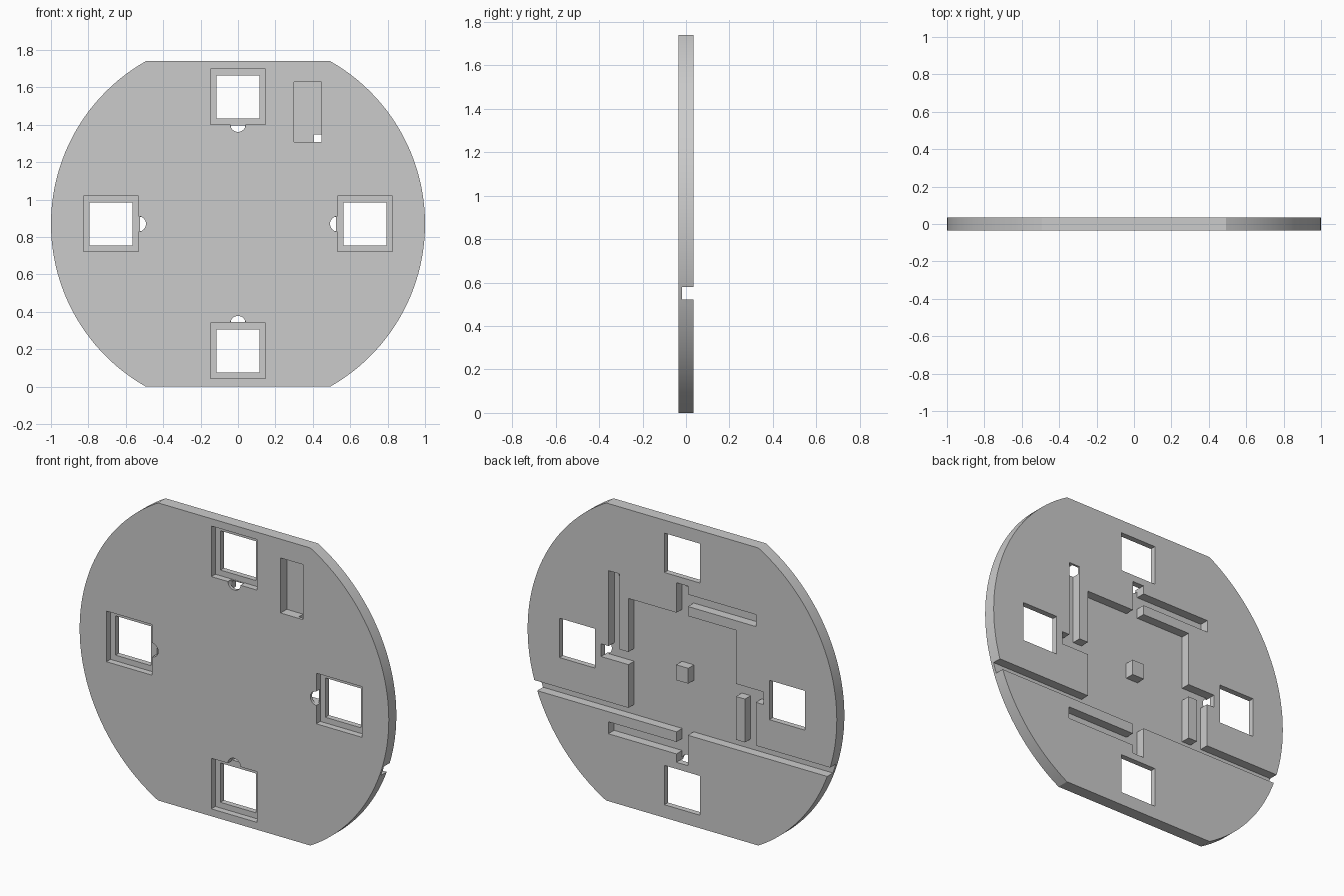
import bpy, bmesh, math

if "Cube" in bpy.data.objects:
    bpy.data.objects.remove(bpy.data.objects["Cube"])

CZ = 0.87             # height of the disc centre
FRONT, BACK = -0.035, 0.035
FLOOR = -0.018        # floor of the channels cut into the back
OUT = 0.1             # overshoot for cutters


def prism(name, pts, y0, y1):
    """Extrude an x-z outline (relative to the disc centre) from y0 to y1."""
    bm = bmesh.new()
    face = bm.faces.new([bm.verts.new((x, y0, z + CZ)) for x, z in pts])
    ext = bmesh.ops.extrude_face_region(bm, geom=[face])
    verts = [v for v in ext["geom"] if isinstance(v, bmesh.types.BMVert)]
    bmesh.ops.translate(bm, verts=verts, vec=(0, y1 - y0, 0))
    bmesh.ops.recalc_face_normals(bm, faces=bm.faces)
    mesh = bpy.data.meshes.new(name)
    bm.to_mesh(mesh)
    bm.free()
    obj = bpy.data.objects.new(name, mesh)
    bpy.context.collection.objects.link(obj)
    return obj


def rect(x0, x1, z0, z1):
    return [(x0, z0), (x1, z0), (x1, z1), (x0, z1)]


def turn(pts, quarter):
    for _ in range(quarter):
        pts = [(-z, x) for x, z in pts]
    return pts


def arc(cx, cz, r, a0, a1, n):
    return [(cx + r * math.cos(a0 + (a1 - a0) * i / n),
             cz + r * math.sin(a0 + (a1 - a0) * i / n)) for i in range(n + 1)]


# Disc with flat top and bottom
a = math.asin(CZ)
plate = prism("plate", arc(0, 0, 1, -a, a, 48) + arc(0, 0, 1, math.pi - a, math.pi + a, 48),
              FRONT, BACK)


def cut(pts, y0, y1):
    cutter = prism("cutter", pts, y0, y1)
    cutter.hide_render = True
    mod = plate.modifiers.new("cut", "BOOLEAN")
    mod.operation = "DIFFERENCE"
    mod.solver = "EXACT"
    mod.object = cutter
    bpy.context.view_layer.objects.active = plate
    bpy.ops.object.modifier_apply(modifier=mod.name)
    bpy.data.objects.remove(cutter)


# Back: central square recess, crossing passages and full-width groove
cut(rect(-0.348, 0.348, -0.347, 0.35), FLOOR, OUT)
cut(rect(-0.525, 0.525, -0.037, 0.037), FLOOR, OUT)
cut(rect(-0.037, 0.037, -0.525, 0.525), FLOOR, OUT)
cut(rect(-1.1, 1.1, -0.347, -0.29), FLOOR, OUT)

# Back: pinwheel of side slots; the one that meets the groove is shorter
for q in range(4):
    end = 0.32 if q == 2 else 0.478
    cut(turn(rect(0.406, 0.476, 0.0, end), q), FLOOR, OUT)

# Front: four square windows with a stepped pocket and a half-round wire hole
for q in range(4):
    cut(turn(rect(0.531, 0.827, -0.148, 0.148), q), -OUT, 0.002)
    cut(turn(rect(0.564, 0.794, -0.115, 0.115), q), -OUT, OUT)
    cut(turn(arc(0.533, 0, 0.041, math.pi / 2, 1.5 * math.pi, 20), q), -OUT, 0.0)

# Front: tall rectangular pocket that breaks into a back slot
cut(rect(0.30, 0.446, 0.438, 0.76), -OUT, 0.022)

# Small block standing in the middle of the back recess
block = prism("centre_block", rect(-0.039, 0.039, -0.045, 0.045), FLOOR - 0.002, BACK)

# Smooth rim, sharp edges elsewhere
bpy.ops.object.select_all(action="DESELECT")
plate.select_set(True)
bpy.context.view_layer.objects.active = plate
bpy.ops.object.shade_smooth_by_angle(angle=math.radians(30))
